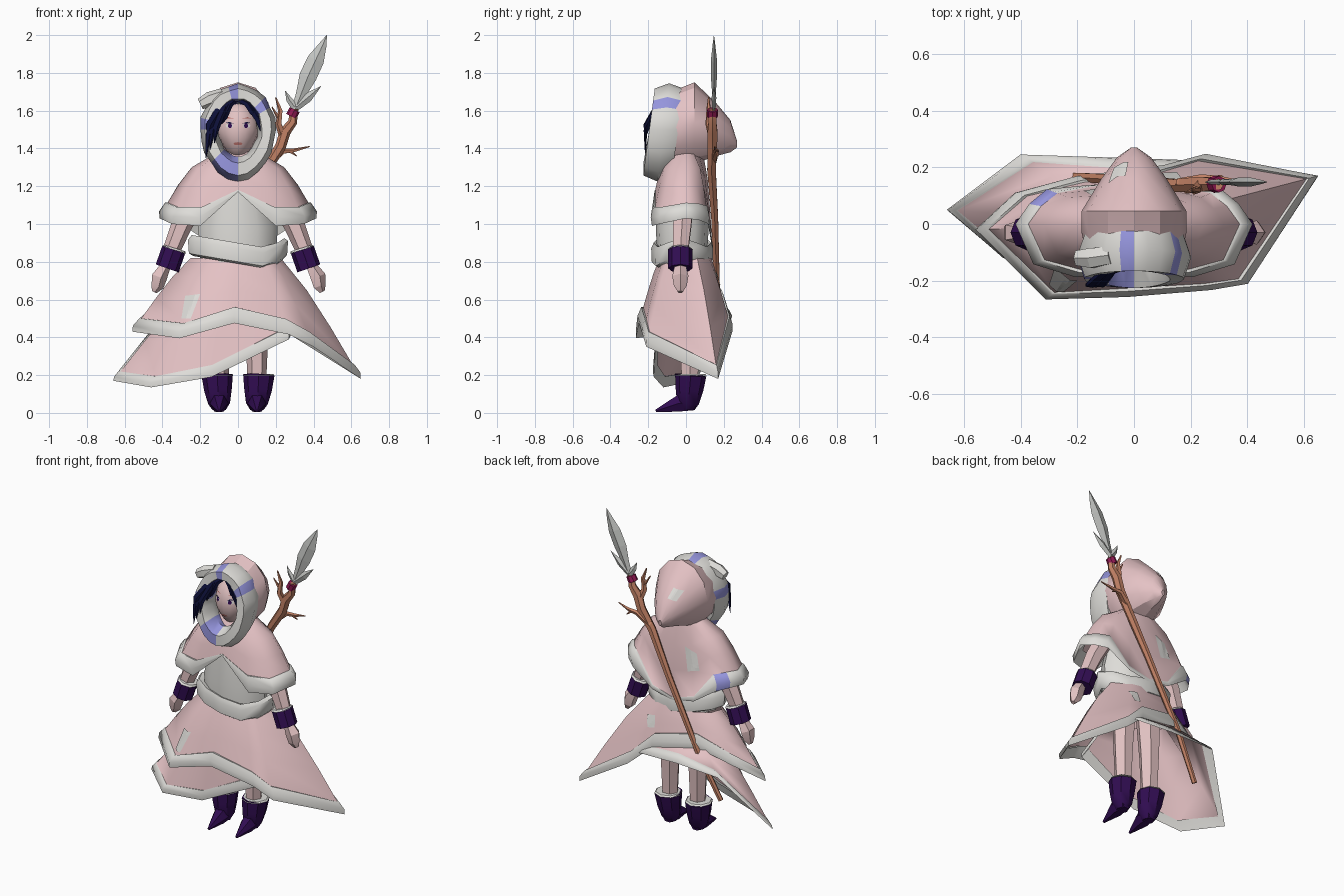
import bpy, bmesh, math
from math import sin, cos, pi, tau
from mathutils import Vector as V
from mathutils.bvhtree import BVHTree

if "Cube" in bpy.data.objects:
    bpy.data.objects.remove(bpy.data.objects["Cube"])


def colour(name, r, g, b):
    m = bpy.data.materials.new(name)
    m.use_nodes = True
    m.diffuse_color = (r, g, b, 1)
    bsdf = m.node_tree.nodes["Principled BSDF"]
    bsdf.inputs["Base Color"].default_value = (r, g, b, 1)
    bsdf.inputs["Roughness"].default_value = 0.8
    return m


PINK = colour("pink cloth", 0.78, 0.54, 0.555)
WHITE = colour("white fur", 0.73, 0.72, 0.69)
PURPLE = colour("dark purple leather", 0.031, 0.004, 0.085)
NAVY = colour("navy hair", 0.004, 0.005, 0.04)
BLUE = colour("periwinkle trim", 0.3, 0.3, 0.72)
WOOD = colour("brown wood", 0.54, 0.22, 0.13)
SKIN = colour("pale skin", 0.76, 0.54, 0.54)
MAGENTA = colour("magenta binding", 0.3, 0.01, 0.09)
STEEL = colour("grey blade", 0.56, 0.57, 0.55)
RED = colour("muted red", 0.5, 0.17, 0.15)


def finish(name, bm, mats, angle=40):
    bmesh.ops.recalc_face_normals(bm, faces=bm.faces)
    me = bpy.data.meshes.new(name)
    bm.to_mesh(me)
    bm.free()
    for m in mats:
        me.materials.append(m)
    ob = bpy.data.objects.new(name, me)
    bpy.context.collection.objects.link(ob)
    bpy.ops.object.select_all(action='DESELECT')
    ob.select_set(True)
    bpy.context.view_layer.objects.active = ob
    if angle:
        bpy.ops.object.shade_smooth_by_angle(angle=math.radians(angle))
    return ob


def loft(name, rings, mats, pick=None, caps=False, loop=False, angle=40):
    """Skin a series of closed rings; pick(row, column) gives the colour slot."""
    bm = bmesh.new()
    grid = [[bm.verts.new(p) for p in r] for r in rings]
    n = len(grid[0])
    for i in range(len(grid) if loop else len(grid) - 1):
        a, b = grid[i], grid[(i + 1) % len(grid)]
        for j in range(n):
            k = (j + 1) % n
            f = bm.faces.new((a[j], a[k], b[k], b[j]))
            f.material_index = pick(i, j) if pick else 0
    if caps:
        bm.faces.new(grid[0])
        bm.faces.new(grid[-1])
    return finish(name, bm, mats, angle)


def tube(name, path, mat, sides=6, flat=1.0, angle=40):
    """Sweep along (x, y, z, radius) points."""
    pts, rings = [V(p[:3]) for p in path], []
    for i, p in enumerate(pts):
        t = (pts[min(i + 1, len(pts) - 1)] - pts[max(i - 1, 0)]).normalized()
        ref = V((0, 0, 1)) if abs(t.y) > 0.8 else V((0, 1, 0))
        u = t.cross(ref).normalized()
        w = u.cross(t) * flat
        rings.append([p + path[i][3] * (u * cos(tau * k / sides) + w * sin(tau * k / sides))
                      for k in range(sides)])
    return loft(name, rings, [mat], caps=True, angle=angle)


def oval(n, rx, ry, z, cy=0.0):
    return [V((rx * cos(tau * k / n), cy + ry * sin(tau * k / n), z)) for k in range(n)]


def trimmed_cloth(name, hem, top, z, ease, width, blue=()):
    """Cloth flaring from an oval to a free hem, with a padded band along the edge."""
    rows = [[] for _ in range(8)]
    for h in hem:
        p = V(h[:3])
        a = math.atan2(p.y / top[1], p.x / top[0])
        s = V((top[0] * cos(a), top[1] * sin(a), z))
        out = V((p.x, p.y, 0)).normalized()
        w = h[3] if len(h) > 3 else width
        edge = 1 - w / (p - s).length

        def at(t):
            q = s.lerp(p, t ** ease)
            q.z = s.z + (p.z - s.z) * t
            return q
        b = at(edge)
        pts = [at(edge * t) for t in (0, 0.3, 0.65)] + [b, b + out * w * 0.12, b.lerp(p, 0.55) + out * w * 0.2,
                                                       p, b - out * w * 0.2]
        for r, q in zip(rows, pts):
            r.append(q)
    return loft(name, rows, [PINK, WHITE, BLUE],
                lambda i, j: 0 if i < 3 else 2 if j in blue else 1, angle=60)


def patch(name, target, corners, mat, side=-1, lift=0.006):
    """Painted detail draped on a surface, given by (x, z) corners."""
    me = target.data
    tree = BVHTree.FromPolygons([v.co for v in me.vertices], [p.vertices for p in me.polygons])
    bm = bmesh.new()
    bm.faces.new([bm.verts.new((x, side * 2, z)) for x, z in corners])
    if len(corners) == 4:
        bmesh.ops.subdivide_edges(bm, edges=bm.edges[:], cuts=5, use_grid_fill=True)
    for v in bm.verts:
        hit = tree.ray_cast(v.co, V((0, -side, 0)))[0]
        v.co = hit + V((0, side * lift, 0))
    return finish(name, bm, [mat], 0)


def oval_patch(name, target, x, z, w, h, mat, lift):
    return patch(name, target, [(x + w * cos(k * pi / 4), z + h * sin(k * pi / 4)) for k in range(8)],
                 mat, lift=lift)


# Two skirt layers with swept, uneven hems
upper = trimmed_cloth("upper_skirt", [
    (-.56, -.02, .43), (-.31, -.265, .395), (-.02, -.25, .475), (.27, -.23, .415), (.4, -.21, .35),
    (.65, .17, .18), (.25, .245, .43), (.1, .2, .56), (-.2, .165, .62), (-.42, .11, .54)],
    (.25, .14), .82, .85, .09)
trimmed_cloth("lower_skirt", [
    (-.66, .05, .17), (-.46, -.12, .135), (-.14, -.17, .19), (.27, -.16, .39), (.3, .05, .45),
    (.2, .225, .51), (-.1, .235, .52), (-.4, .245, .51)], (.22, .1), .69, .9, .065)
patch("skirt_front_patch", upper, [(-.28, .62), (-.2, .63), (-.25, .5), (-.3, .5)], WHITE)
patch("skirt_back_patch", upper, [(.11, .75), (.17, .74), (.15, .67), (.1, .68)], WHITE, 1)

# Torso, belt and capelet
loft("torso", [oval(12, .2, .13, .8, -.02), oval(12, .21, .14, .98, -.02), oval(12, .14, .11, 1.28, -.02)], [WHITE])
belt = []
for r, z in ((.235, .79), (.26, .8), (.265, .87), (.245, .9), (.2, .89)):
    belt.append([V((p.x, p.y, p.z - .17 * p.x + .9 * max(0, p.x - .17))) for p in oval(12, r, r * .62, z, -.02)])
loft("belt", belt, [WHITE])
half = [(.2, -.18, .99), (.35, -.14, 1.0), (.415, 0, 1.03), (.365, .07, 1.02), (.3, .12, 1.0), (.15, .135, .9, .03)]
hem = [(0, -.165, 1.17, .012)] + half + [(0, .14, .87, .02)] + [(-h[0], *h[1:]) for h in reversed(half)]
cape = trimmed_cloth("capelet", hem, (.11, .09), 1.38, .55, .11, blue=(9,))
patch("cape_back_patch", cape, [(-.15, 1.2), (-.07, 1.23), (-.1, 1.08), (-.18, 1.1)], WHITE, 1)

# Hood: sections from the face opening to the drooping back point
rings = []
for y, rx, low, high in ((-.12, .165, 1.31, 1.69), (-.03, .185, 1.31, 1.72), (.045, .185, 1.32, 1.75),
                         (.16, .115, 1.36, 1.64), (.235, .06, 1.38, 1.55), (.27, .01, 1.405, 1.44)):
    mid, h = (low + high) / 2, (high - low) / 2
    rings.append([(rx * cos(tau * k / 12), y, mid + h * sin(tau * k / 12)) for k in range(12)])
hood = loft("hood", rings, [PINK], angle=30)
patch("hood_patch", hood, [(-.09, 1.61), (-.03, 1.625), (-.02, 1.57), (-.07, 1.555)], WHITE, 1)

# Padded fur roll around the face, wider and pointed under the chin, with blue segments
rings = []
for k in range(24):
    a = tau * k / 24
    low = max(0, -sin(a)) ** 4
    bulge = 1.05 + .12 * sin(k * 2.4) * (1 - low) + .35 * low
    c = V((.152 * cos(a), 0, 1.5 + .19 * sin(a) - .02 * low))
    c.y = -.118 + .15 * (c.z - 1.5)
    out = V((cos(a), 0, sin(a)))
    rings.append([c + out * .047 * bulge * cos(tau * m / 6) + V((0, .088 * sin(tau * m / 6), 0))
                  for m in range(6)])
loft("hood_fur", rings, [WHITE, BLUE], lambda i, j: int(i in (2, 6, 11, 15, 16, 17)), loop=True)
tube("fur_tuft", [(-.08, -.11, 1.685, .035), (-.15, -.12, 1.66, .04), (-.2, -.12, 1.635, .03)], WHITE, angle=20)


# Head and hair cap
def ball(name, centre, size, mat, chin=0.0):
    bm = bmesh.new()
    bmesh.ops.create_uvsphere(bm, u_segments=16, v_segments=12, radius=1)
    for v in bm.verts:
        taper = 1 - chin * max(0, -v.co.z)
        v.co = V(centre) + V((v.co.x * size[0] * taper, v.co.y * size[1], v.co.z * size[2]))
    return finish(name, bm, [mat], 60)


head = ball("head", (0, -.04, 1.495), (.112, .115, .15), SKIN, .3)
ball("hair_cap", (0, .01, 1.55), (.13, .12, .13), NAVY)
for s in (1, -1):
    oval_patch("eye_white", head, s * .045, 1.52, .021, .012, WHITE, .003)
    oval_patch("eye_iris", head, s * .043, 1.52, .011, .013, PURPLE, .005)
    patch("eyelid", head, [(s * x, z) for x, z in ((.022, 1.53), (.045, 1.541), (.07, 1.534), (.045, 1.533))],
          NAVY, lift=.006)
    patch("eyebrow", head, [(s * x, z) for x, z in ((.018, 1.555), (.05, 1.566), (.07, 1.556), (.05, 1.56))],
          RED, lift=.004)
oval_patch("mouth", head, 0, 1.425, .024, .008, RED, .005)

# Parted fringe of pointed locks
for x, z, r in ((-.17, 1.35, .018), (-.15, 1.39, .02), (-.165, 1.45, .022), (-.125, 1.43, .02), (-.11, 1.5, .024),
                (-.085, 1.53, .022), (.085, 1.575, .018), (.105, 1.535, .02), (.12, 1.49, .02)):
    depth = -.215 if x < -.11 else -.165
    tube("hair_lock", [(-.01, -.12, 1.665, .015), (x * .55, -.155, 1.65 - abs(x) * .15, r),
                       (x * .92, depth, (z + 1.6) / 2, r), (x, depth, z, .002)], NAVY, 5, .5)

# Limbs, mirrored
for s, side in ((1, "left"), (-1, "right")):
    tube(side + "_arm", [(s * .22, -.01, 1.14, .06), (s * .3, -.02, .99, .055), (s * .36, -.03, .84, .045)], SKIN)
    tube(side + "_cuff", [(s * .34, -.03, .865, .064), (s * .375, -.03, .765, .064)], PURPLE, 8)
    tube(side + "_cuff_trim", [(s * .336, -.03, .873, .058), (s * .339, -.03, .863, .067)], WHITE, 8)
    tube(side + "_hand", [(s * .385, -.03, .78, .03), (s * .42, -.03, .72, .045), (s * .43, -.03, .67, .036),
                          (s * .445, -.03, .64, .015)], SKIN, 5, angle=20)
    tube(side + "_leg", [(s * .09, .02, .78, .08), (s * .1, .02, .45, .062), (s * .1, .02, .18, .05)], SKIN)
    tube(side + "_boot", [(s * .11, .025, .2, .083), (s * .106, .018, .12, .073), (s * .1, .01, .05, .058),
                          (s * .1, .01, .015, .035)], PURPLE, 8)
    tube(side + "_boot_toe", [(s * .1, .05, .045, .035), (s * .1, -.04, .05, .05), (s * .1, -.16, .01, .008)],
         PURPLE, 6)
    tube(side + "_boot_trim", [(s * .11, .025, .198, .085), (s * .11, .025, .207, .076)], WHITE, 8)

# Gnarled staff with branches, binding and curved blade
Y = .14
tube("staff_shaft", [(-.35, Y, .31, .016), (-.2, Y + .025, .6, .018), (.02, Y + .012, 1.03, .021),
                     (.15, Y - .005, 1.29, .026), (.225, Y, 1.41, .029), (.25, Y, 1.49, .03), (.29, Y, 1.54, .024),
                     (.295, Y, 1.61, .022)], WOOD)
for path in ([(.24, Y, 1.46, .022), (.215, Y - .02, 1.53, .018), (.225, Y - .02, 1.6, .013), (.2, Y - .02, 1.67, .004)],
             [(.16, Y, 1.32, .022), (.24, Y + .02, 1.385, .016), (.3, Y + .02, 1.39, .011), (.38, Y + .01, 1.41, .003)],
             [(.27, Y + .02, 1.39, .011), (.31, Y + .03, 1.36, .003)],
             [(.215, Y - .02, 1.56, .011), (.18, Y - .03, 1.62, .003)]):
    tube("staff_branch", path, WOOD, 5)
tube("staff_binding", [(.282, Y, 1.57, .03), (.3, Y, 1.605, .029)], MAGENTA, 8)
Y = .148
tube("blade", [(.3, Y, 1.6, .018), (.335, Y, 1.69, .028), (.37, Y, 1.78, .046), (.412, Y, 1.87, .045),
               (.45, Y, 1.95, .02), (.47, Y, 2.0, .001)], STEEL, 4, .35, 0)
for path in ([(.3, Y, 1.62, .02), (.27, Y, 1.66, .016), (.25, Y, 1.705, .001)],
             [(.31, Y, 1.62, .02), (.37, Y, 1.67, .025), (.44, Y, 1.73, .001)]):
    tube("blade_barb", path, STEEL, 4, .5, 0)
